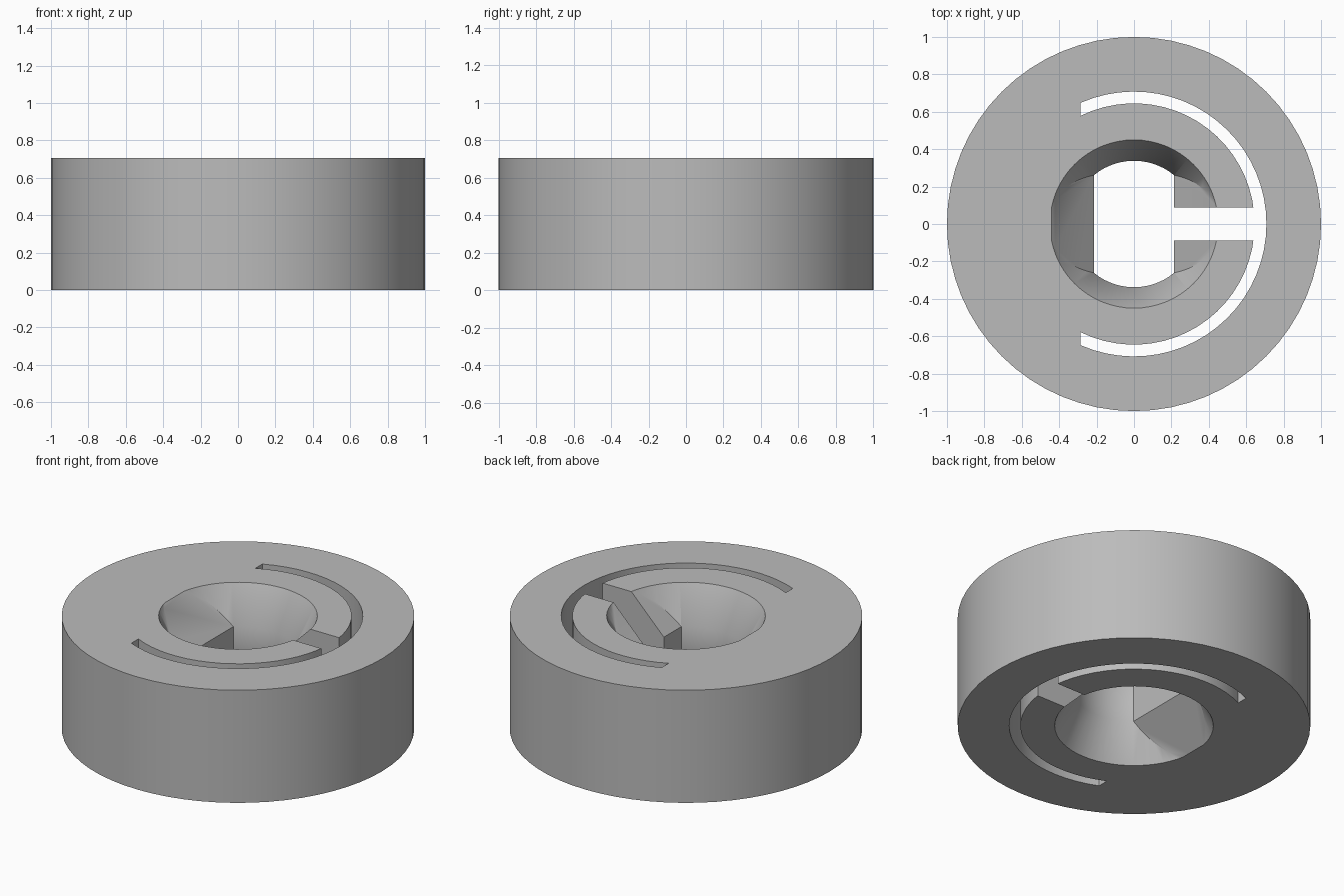
import bpy
import bmesh
import math
from mathutils import Matrix

HEIGHT = 0.705
MID = HEIGHT / 2
SEGMENTS = 64

if "Cube" in bpy.data.objects:
    bpy.data.objects.remove(bpy.data.objects["Cube"])

grey = bpy.data.materials.new("plain grey")
grey.use_nodes = True
colour = (0.5, 0.5, 0.5, 1)
grey.diffuse_color = colour
grey.node_tree.nodes["Principled BSDF"].inputs["Base Color"].default_value = colour


def make_object(name, bm):
    bmesh.ops.recalc_face_normals(bm, faces=bm.faces)
    mesh = bpy.data.meshes.new(name)
    bm.to_mesh(mesh)
    bm.free()
    mesh.materials.append(grey)
    obj = bpy.data.objects.new(name, mesh)
    bpy.context.collection.objects.link(obj)
    return obj


def prism(name, outline, low, high, turn=None):
    """Extrude a flat outline along z, then optionally turn it."""
    bm = bmesh.new()
    face = bm.faces.new([bm.verts.new((x, y, low)) for x, y in outline])
    top = bmesh.ops.extrude_face_region(bm, geom=[face])["geom"]
    verts = [v for v in top if isinstance(v, bmesh.types.BMVert)]
    bmesh.ops.translate(bm, verts=verts, vec=(0, 0, high - low))
    if turn:
        bmesh.ops.transform(bm, matrix=turn, verts=bm.verts)
    return make_object(name, bm)


def lathe(name, profile):
    """Closed solid of revolution through stacked circles of (radius, z)."""
    bm = bmesh.new()
    rings = []
    for r, z in profile:
        rings.append([bm.verts.new((r * math.cos(a), r * math.sin(a), z))
                      for a in (math.tau * i / SEGMENTS for i in range(SEGMENTS))])
    for lower, upper in zip(rings, rings[1:]):
        for i in range(SEGMENTS):
            j = (i + 1) % SEGMENTS
            bm.faces.new((lower[i], lower[j], upper[j], upper[i]))
    bm.faces.new(rings[0])
    bm.faces.new(rings[-1])
    return make_object(name, bm)


def boolean(target, cutter, operation):
    mod = target.modifiers.new(operation.lower(), "BOOLEAN")
    mod.operation = operation
    mod.solver = "EXACT"
    mod.object = cutter
    bpy.context.view_layer.objects.active = target
    bpy.ops.object.modifier_apply(modifier=mod.name)
    bpy.data.objects.remove(cutter)


def arc(radius, end_x, steps=40):
    limit = math.acos(end_x / radius)
    return [(radius * math.cos(a), radius * math.sin(a))
            for a in (limit * (2 * i / steps - 1) for i in range(steps + 1))]


# Round body
body = lathe("collar_body", [(1, 0), (1, HEIGHT)])

# Bore: flared round hole, narrowed by two flats with sloped lead-ins
FLAT, RIM, LEAD, OVER = 0.215, 0.44, 0.225, 0.1
throat, mouth = 0.338, 0.45
flare = (mouth - throat) / LEAD
wide = mouth + flare * OVER
bore = lathe("bore_cutter", [(wide, -OVER), (throat, LEAD),
                             (throat, HEIGHT - LEAD), (wide, HEIGHT + OVER)])
side = [(RIM + OVER, -MID - OVER), (FLAT, LEAD - MID),
        (FLAT, MID - LEAD), (RIM + OVER, MID + OVER)]
bow_tie = side + [(-x, z) for x, z in reversed(side)]
stand_up = Matrix.Translation((0, 0, MID)) @ Matrix.Rotation(math.pi / 2, 4, "X")
flats = prism("flats_cutter", bow_tie, -1, 1, stand_up)
boolean(bore, flats, "INTERSECT")
boolean(body, bore, "DIFFERENCE")

# Curved relief groove, cut right through
groove_outline = arc(0.708, -0.285) + arc(0.645, -0.285)[::-1]
groove = prism("groove_cutter", groove_outline, -OVER, HEIGHT + OVER)
boolean(body, groove, "DIFFERENCE")

# Straight slit joining the bore to the groove
slit_outline = [(0.1, -0.088), (0.68, -0.088), (0.68, 0.088), (0.1, 0.088)]
slit = prism("slit_cutter", slit_outline, -OVER, HEIGHT + OVER)
boolean(body, slit, "DIFFERENCE")

# Smooth round walls, crisp edges
bpy.ops.object.select_all(action="DESELECT")
body.select_set(True)
bpy.context.view_layer.objects.active = body
bpy.ops.object.shade_smooth_by_angle(angle=math.radians(30))
